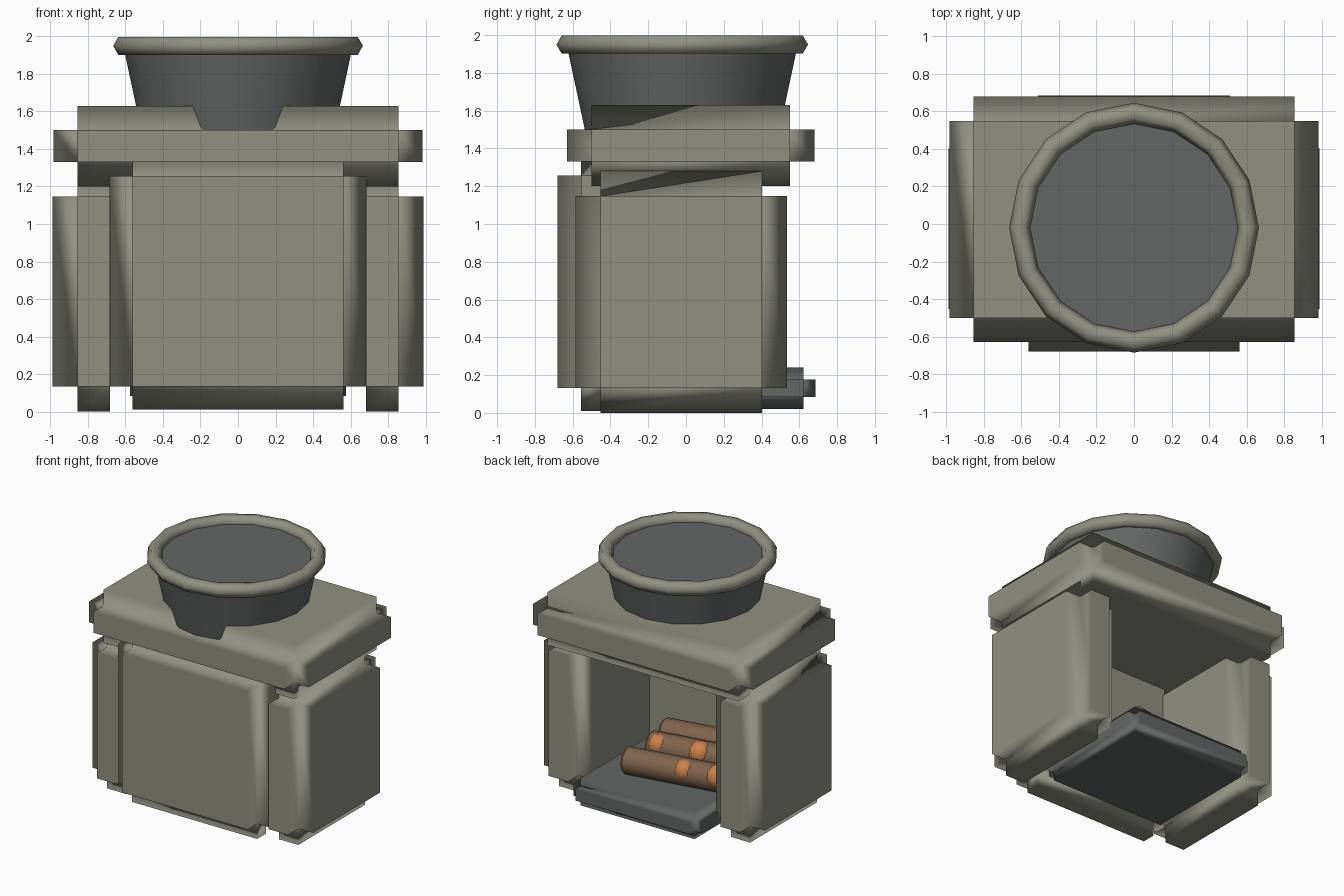
import bpy, bmesh, math
from mathutils import Matrix, Vector

if "Cube" in bpy.data.objects:
    bpy.data.objects.remove(bpy.data.objects["Cube"], do_unlink=True)


def material(name, rgb):
    m = bpy.data.materials.new(name)
    m.use_nodes = True
    m.diffuse_color = (*rgb, 1)
    m.node_tree.nodes["Principled BSDF"].inputs["Base Color"].default_value = (*rgb, 1)
    return m


STONE = material("warm grey stone", (0.28, 0.28, 0.225))
IRON = material("dark iron", (0.125, 0.135, 0.13))
BARK = material("brown bark", (0.21, 0.125, 0.075))
EMBER = material("orange ember", (0.60, 0.22, 0.07))


def finish(name, bm, mat, sharp=None):
    mesh = bpy.data.meshes.new(name)
    bm.to_mesh(mesh)
    bm.free()
    mesh.materials.append(mat)
    for p in mesh.polygons:
        p.use_smooth = True
    if sharp:
        mesh.set_sharp_from_angle(angle=math.radians(sharp))
    ob = bpy.data.objects.new(name, mesh)
    bpy.context.collection.objects.link(ob)
    return ob


def stepped_block(name, low, high, step, mat):
    """Box whose edges are notched inwards by a square step."""
    low, high = Vector(low), Vector(high)
    bm = bmesh.new()
    bmesh.ops.create_cube(bm, size=1, matrix=Matrix.Translation((low + high) / 2)
                          @ Matrix.Diagonal((*(high - low), 1)))
    ob = finish(name, bm, mat)
    bev = ob.modifiers.new("notched edges", 'BEVEL')
    bev.limit_method = 'NONE'
    bev.width = step
    bev.segments = 2
    bev.profile = 0.0
    bev.harden_normals = True
    return ob


# Stone body: two side walls, front wall and top slab
for side, x0, x1 in (("left", 0.55, 0.99), ("right", -0.99, -0.55)):
    stepped_block(side + "_wall", (x0, -0.585, 0), (x1, 0.535, 1.28), 0.133, STONE)
stepped_block("front_wall", (-0.685, -0.68, 0.01), (0.685, -0.32, 1.38), 0.123, STONE)
stepped_block("top_slab", (-0.985, -0.63, 1.2), (0.985, 0.68, 1.63), 0.13, STONE)

# Fire tray
stepped_block("fire_tray", (-0.575, -0.37, 0.02), (0.575, 0.685, 0.24), 0.063, IRON)

# Cooking pot with its rim
bm = bmesh.new()
z0, z1 = 1.45, 1.95
bmesh.ops.create_cone(bm, cap_ends=True, segments=16, radius1=0.505, radius2=0.612,
                      depth=z1 - z0, matrix=Matrix.Translation((0, -0.02, (z0 + z1) / 2)))
finish("pot", bm, IRON, 40)

bpy.ops.mesh.primitive_torus_add(major_segments=16, minor_segments=6, major_radius=0.61,
                                 minor_radius=0.056, location=(0, -0.02, 1.95))
rim = bpy.context.object
rim.name = "pot_rim"
rim.data.materials.append(STONE)
for p in rim.data.polygons:
    p.use_smooth = True

# Logs in a row, with embers showing on their upper back sides
LENGTH, RADIUS, YAW = 0.86, 0.105, math.radians(10)
for i, (y, z, embers) in enumerate(((0.27, 0.34, (-0.07, -0.34)),
                                    (-0.04, 0.35, (0.34, 0.0)),
                                    (-0.21, 0.39, ()))):
    place = Matrix.Translation((-0.12, y, z)) @ Matrix.Rotation(YAW, 4, 'Z')
    bm = bmesh.new()
    bmesh.ops.create_cone(bm, cap_ends=True, segments=12, radius1=RADIUS, radius2=RADIUS,
                          depth=LENGTH, matrix=place @ Matrix.Rotation(math.pi / 2, 4, 'Y'))
    ends = [e for e in bm.edges if sorted(len(f.verts) for f in e.link_faces) == [4, 12]]
    bmesh.ops.bevel(bm, geom=ends, offset=0.02, segments=1, affect='EDGES')
    finish(f"log_{i + 1}", bm, BARK, 40)
    for j, along in enumerate(embers):
        bm = bmesh.new()
        bmesh.ops.create_icosphere(bm, subdivisions=2, radius=0.085 + 0.01 * j,
                                   matrix=place @ Matrix.Translation((along, 0.03, 0.025)))
        finish(f"ember_{i + 1}_{j + 1}", bm, EMBER)
